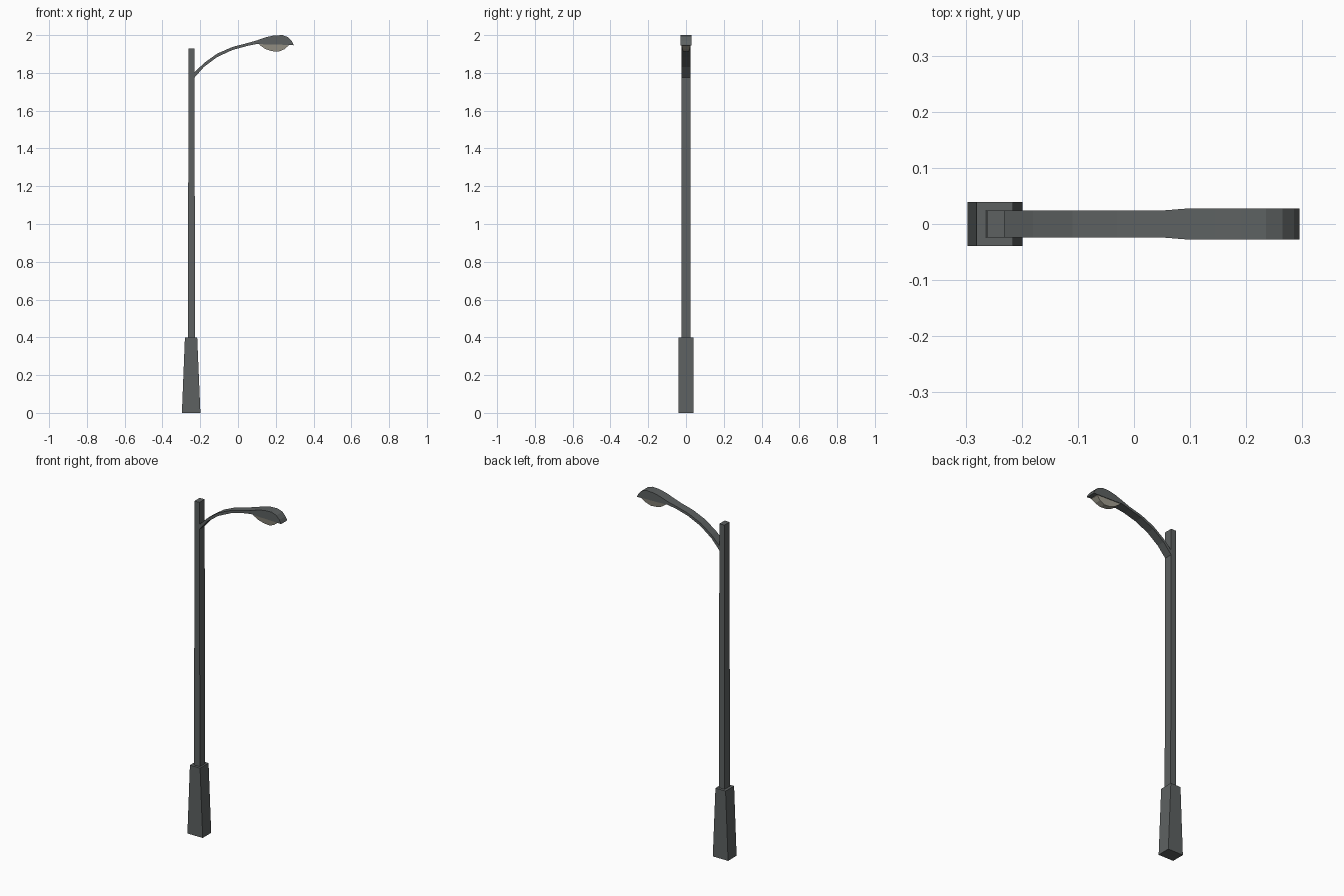
import bpy

if "Cube" in bpy.data.objects:
    bpy.data.objects.remove(bpy.data.objects["Cube"])


def material(name, color):
    m = bpy.data.materials.new(name)
    m.diffuse_color = (*color, 1)
    m.use_nodes = True
    m.node_tree.nodes["Principled BSDF"].inputs["Base Color"].default_value = m.diffuse_color
    return m


metal = material("dark_metal", (0.11, 0.12, 0.12))
glass = material("lens_glass", (0.36, 0.34, 0.28))


def loft(name, rings, mat):
    """Skin a row of four-cornered rings and cap both ends."""
    verts = [v for ring in rings for v in ring]
    faces = [(0, 1, 2, 3), tuple(len(verts) - i for i in (1, 2, 3, 4))]
    for r in range(len(rings) - 1):
        a = r * 4
        for i in range(4):
            j = (i + 1) % 4
            faces.append((a + i, a + 4 + i, a + 4 + j, a + j))
    mesh = bpy.data.meshes.new(name)
    mesh.from_pydata(verts, [], faces)
    mesh.materials.append(mat)
    ob = bpy.data.objects.new(name, mesh)
    bpy.context.collection.objects.link(ob)
    bpy.context.view_layer.objects.active = ob
    ob.select_set(True)
    bpy.ops.object.mode_set(mode='EDIT')
    bpy.ops.mesh.select_all(action='SELECT')
    bpy.ops.mesh.normals_make_consistent(inside=False)
    bpy.ops.object.mode_set(mode='OBJECT')
    ob.select_set(False)
    return ob


def flat_ring(x0, x1, y, z):
    return [(x0, -y, z), (x1, -y, z), (x1, y, z), (x0, y, z)]


def upright_ring(x, top, bottom, y_top, y_bottom=None):
    yb = y_top if y_bottom is None else y_bottom
    return [(x, -yb, bottom), (x, yb, bottom), (x, y_top, top), (x, -y_top, top)]


# Tapered base and post
loft("base", [flat_ring(-0.297, -0.199, 0.039, 0),
              flat_ring(-0.281, -0.216, 0.039, 0.4)], metal)
loft("post", [flat_ring(-0.265, -0.227, 0.024, 0.39),
              flat_ring(-0.262, -0.231, 0.024, 1.93)], metal)

# Curved arm flowing into the lamp housing
sections = [
    (-0.235, 1.798, 1.770, 0.024), (-0.18, 1.852, 1.832, 0.024),
    (-0.11, 1.902, 1.884, 0.024), (-0.03, 1.937, 1.921, 0.024),
    (0.05, 1.958, 1.943, 0.024), (0.10, 1.972, 1.953, 0.028),
    (0.145, 1.988, 1.951, 0.028), (0.19, 1.998, 1.950, 0.028),
    (0.235, 2.000, 1.949, 0.028), (0.265, 1.989, 1.948, 0.028),
    (0.285, 1.968, 1.947, 0.028), (0.295, 1.949, 1.946, 0.028)]
loft("arm_and_housing", [upright_ring(*s) for s in sections], metal)

# Bulging lens beneath the housing
lens = [(0.115, 1.947, 0.024), (0.145, 1.926, 0.019), (0.18, 1.915, 0.016),
        (0.215, 1.912, 0.016), (0.245, 1.925, 0.019), (0.268, 1.945, 0.024)]
loft("lens", [upright_ring(x, 1.952, z, 0.025, y) for x, z, y in lens], glass)
